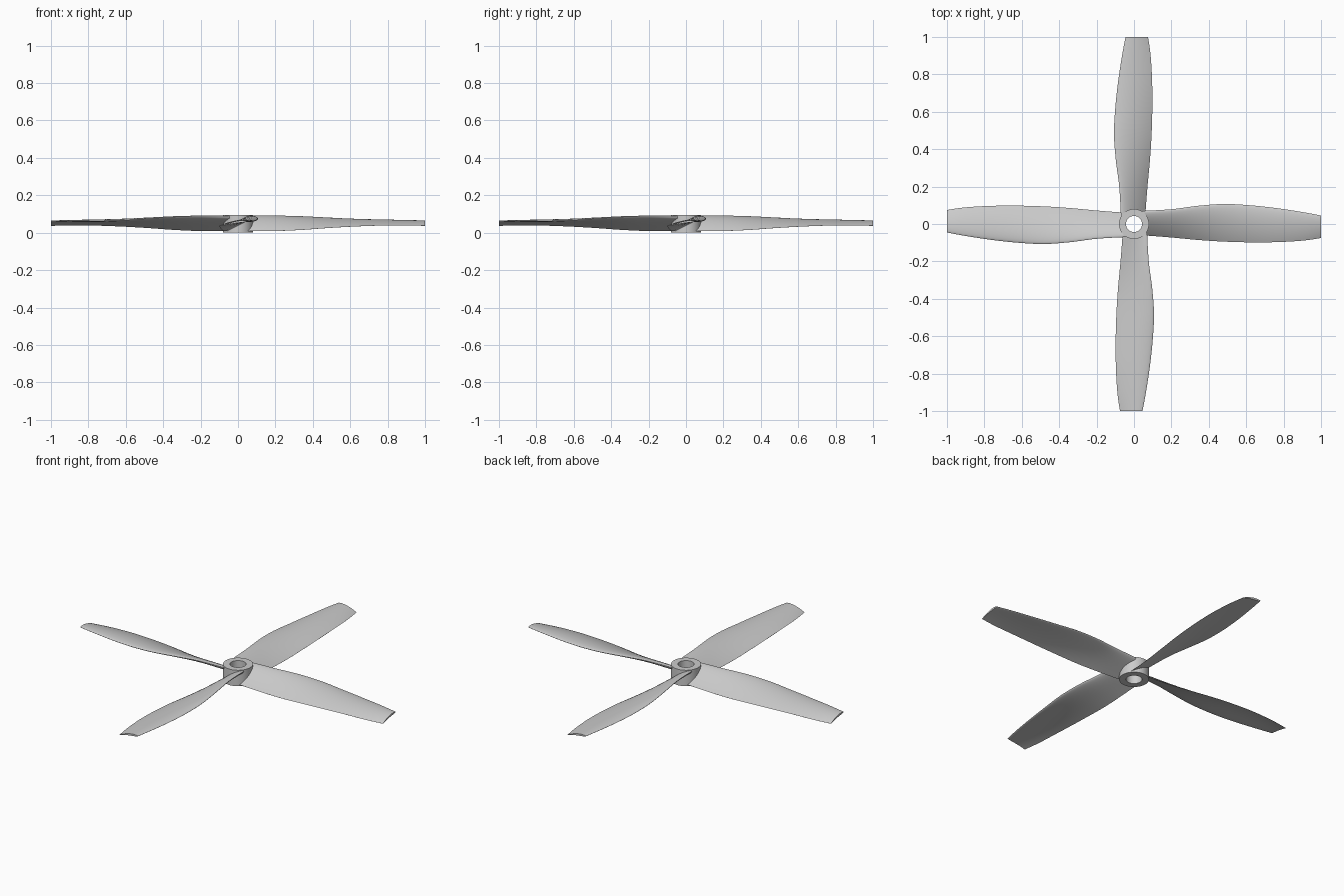
import bpy, bmesh, math
from mathutils import Matrix

if "Cube" in bpy.data.objects:
    bpy.data.objects.remove(bpy.data.objects["Cube"])

# Blade stations: radius, leading edge y/z, trailing edge y/z, thickness ratio, camber ratio
STATIONS = [
    (0.046, 0.070, 0.088, -0.060, 0.008, 0.15, 0.02),
    (0.20, 0.079, 0.089, -0.072, 0.009, 0.12, 0.03),
    (0.34, 0.097, 0.085, -0.085, 0.015, 0.10, 0.04),
    (0.48, 0.107, 0.076, -0.094, 0.025, 0.09, 0.045),
    (0.62, 0.100, 0.067, -0.098, 0.033, 0.085, 0.05),
    (0.76, 0.085, 0.063, -0.097, 0.038, 0.08, 0.05),
    (0.90, 0.064, 0.062, -0.089, 0.038, 0.08, 0.05),
    (1.00, 0.045, 0.061, -0.075, 0.037, 0.09, 0.05),
]


def spline(points, steps):
    """Catmull-Rom interpolation through tuples."""
    out = []
    n = len(points)
    for i in range(n - 1):
        p0, p1, p2, p3 = (points[max(0, min(n - 1, i + k))] for k in (-1, 0, 1, 2))
        for s in range(steps):
            t = s / steps
            out.append([0.5 * (2 * b + (c - a) * t + (2 * a - 5 * b + 4 * c - d) * t**2
                               + (3 * b - a - 3 * c + d) * t**3)
                        for a, b, c, d in zip(p0, p1, p2, p3)])
    return out + [list(points[-1])]


def airfoil(thick, camber, n=14):
    """Closed unit-chord section, leading edge at u = 0."""
    top, bottom = [], []
    for i in range(n + 1):
        u = 0.5 - 0.5 * math.cos(math.pi * i / n)
        half = 5 * thick * (0.2969 * math.sqrt(u) - 0.126 * u - 0.3516 * u**2
                            + 0.2843 * u**3 - 0.1015 * u**4)
        mid = 4 * camber * u * (1 - u)
        top.append((u, mid + half))
        bottom.append((u, mid - half))
    return top + bottom[-1:0:-1]


def make_object(name, bm, angle):
    bmesh.ops.recalc_face_normals(bm, faces=bm.faces)
    mesh = bpy.data.meshes.new(name)
    bm.to_mesh(mesh)
    bm.free()
    ob = bpy.data.objects.new(name, mesh)
    bpy.context.collection.objects.link(ob)
    bpy.ops.object.select_all(action='DESELECT')
    ob.select_set(True)
    bpy.context.view_layer.objects.active = ob
    bpy.ops.object.shade_smooth_by_angle(angle=math.radians(angle))
    return ob


# Twisted blades, lofted through the stations
for k in range(4):
    bm = bmesh.new()
    rings = []
    for r, ly, lz, ty, tz, thick, camber in spline(STATIONS, 5):
        dy, dz = ty - ly, tz - lz
        rings.append([bm.verts.new((r, ly + u * dy + v * dz * -1 * -1, lz + u * dz - v * dy))
                      for u, v in airfoil(thick, camber)])
    for a, b in zip(rings, rings[1:]):
        for i in range(len(a)):
            j = (i + 1) % len(a)
            bm.faces.new((a[i], a[j], b[j], b[i]))
    bm.faces.new(rings[0])
    bm.faces.new(rings[-1])
    bm.transform(Matrix.Rotation(k * math.pi / 2, 4, 'Z'))
    make_object(f"blade_{k + 1}", bm, 40)

# Hub ring with a through hole
SEG = 64
bm = bmesh.new()
profile = [(0.043, 0.0), (0.08, 0.0), (0.08, 0.094), (0.043, 0.094)]
loops = [[bm.verts.new((r * math.cos(2 * math.pi * i / SEG), r * math.sin(2 * math.pi * i / SEG), z))
          for i in range(SEG)] for r, z in profile]
for a, b in zip(loops, loops[1:] + loops[:1]):
    for i in range(SEG):
        j = (i + 1) % SEG
        bm.faces.new((a[i], a[j], b[j], b[i]))
make_object("hub", bm, 30)
